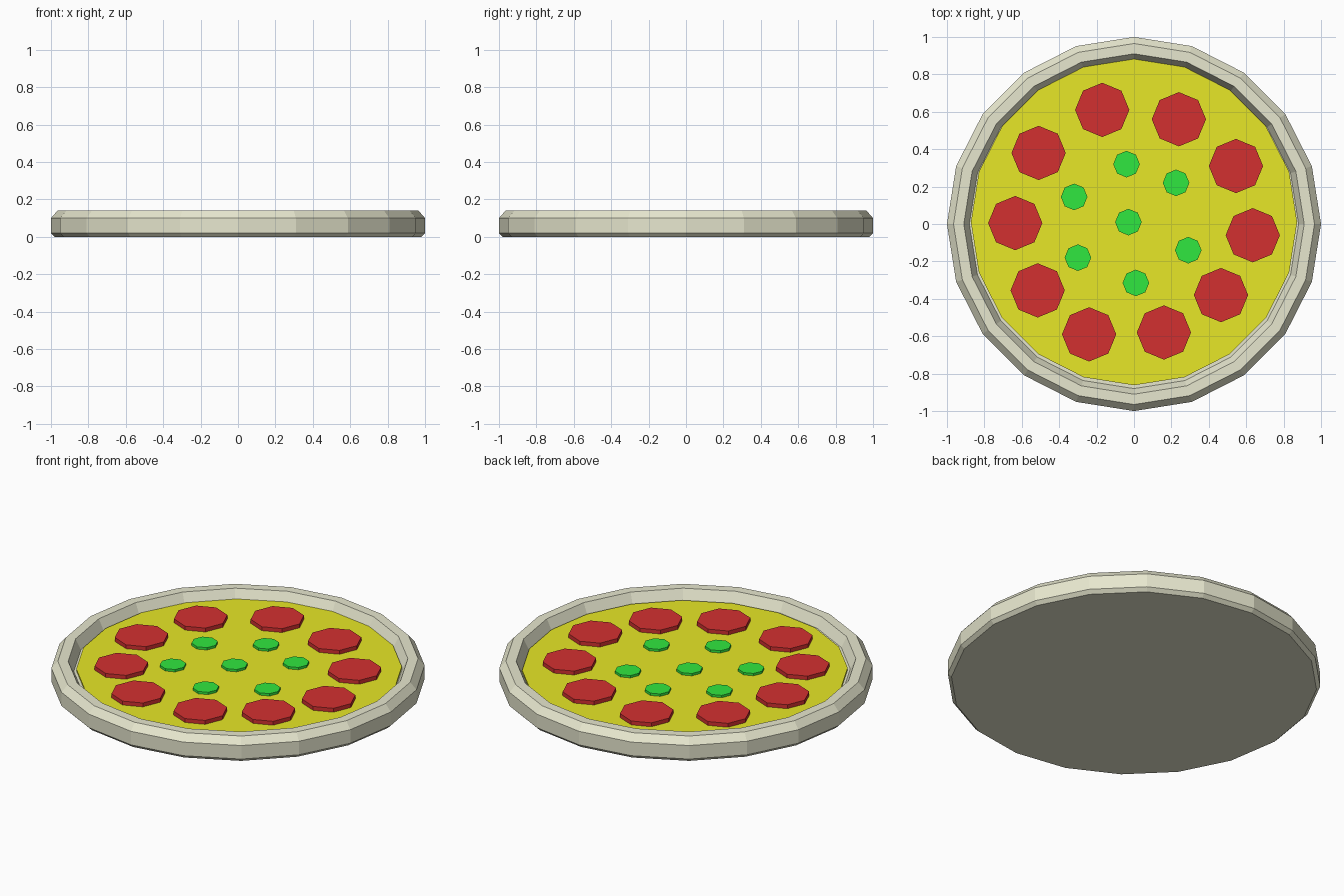
import bpy, bmesh
from math import cos, sin, pi

if "Cube" in bpy.data.objects:
    bpy.data.objects.remove(bpy.data.objects["Cube"])


def material(name, rgb):
    m = bpy.data.materials.new(name)
    m.diffuse_color = (*rgb, 1)
    m.use_nodes = True
    m.node_tree.nodes["Principled BSDF"].inputs["Base Color"].default_value = m.diffuse_color
    return m


def lathe(name, profile, sides, loc, mat):
    """Revolve a (radius, z) profile, capping both ends."""
    bm = bmesh.new()
    rings = [[bm.verts.new((r * cos(2 * pi * i / sides), r * sin(2 * pi * i / sides), z))
              for i in range(sides)] for r, z in profile]
    for lo, hi in zip(rings, rings[1:]):
        for i in range(sides):
            j = (i + 1) % sides
            bm.faces.new((lo[i], lo[j], hi[j], hi[i]))
    bm.faces.new(rings[0][::-1])
    bm.faces.new(rings[-1])
    mesh = bpy.data.meshes.new(name)
    bm.to_mesh(mesh)
    bm.free()
    mesh.materials.append(mat)
    ob = bpy.data.objects.new(name, mesh)
    ob.location = loc
    bpy.context.collection.objects.link(ob)
    return ob


dough = material("dough", (0.80, 0.80, 0.62))
yellow = material("cheese", (0.80, 0.80, 0.02))
red = material("pepperoni", (0.65, 0.03, 0.03))
green = material("pepper", (0.03, 0.80, 0.05))

# Crust: base with a raised, chamfered rim
lathe("crust", [(0.98, 0), (1, 0.02), (1, 0.10), (0.965, 0.14), (0.91, 0.14), (0.88, 0.08)],
      20, (0, 0, 0), dough)

# Cheese layer inside the rim
lathe("cheese", [(0.872, 0.075), (0.872, 0.09)], 20, (0, 0.01, 0), yellow)

# Pepperoni slices around the outside
slices = [(-.17, .61), (.24, .56), (.545, .31), (.635, -.06), (.465, -.38),
          (.16, -.58), (-.24, -.59), (-.515, -.355), (-.635, .005), (-.51, .38)]
for k, (x, y) in enumerate(slices):
    lathe(f"pepperoni_{k + 1}", [(0.145, 0.085), (0.145, 0.113)], 8, (x, y, 0), red)

# Small green pepper pieces in the middle
pieces = [(-.04, .32), (.225, .22), (-.32, .145), (-.03, .01),
          (.29, -.14), (-.3, -.18), (.01, -.315)]
for k, (x, y) in enumerate(pieces):
    lathe(f"green_pepper_{k + 1}", [(0.071, 0.085), (0.071, 0.104)], 8, (x, y, 0), green)
